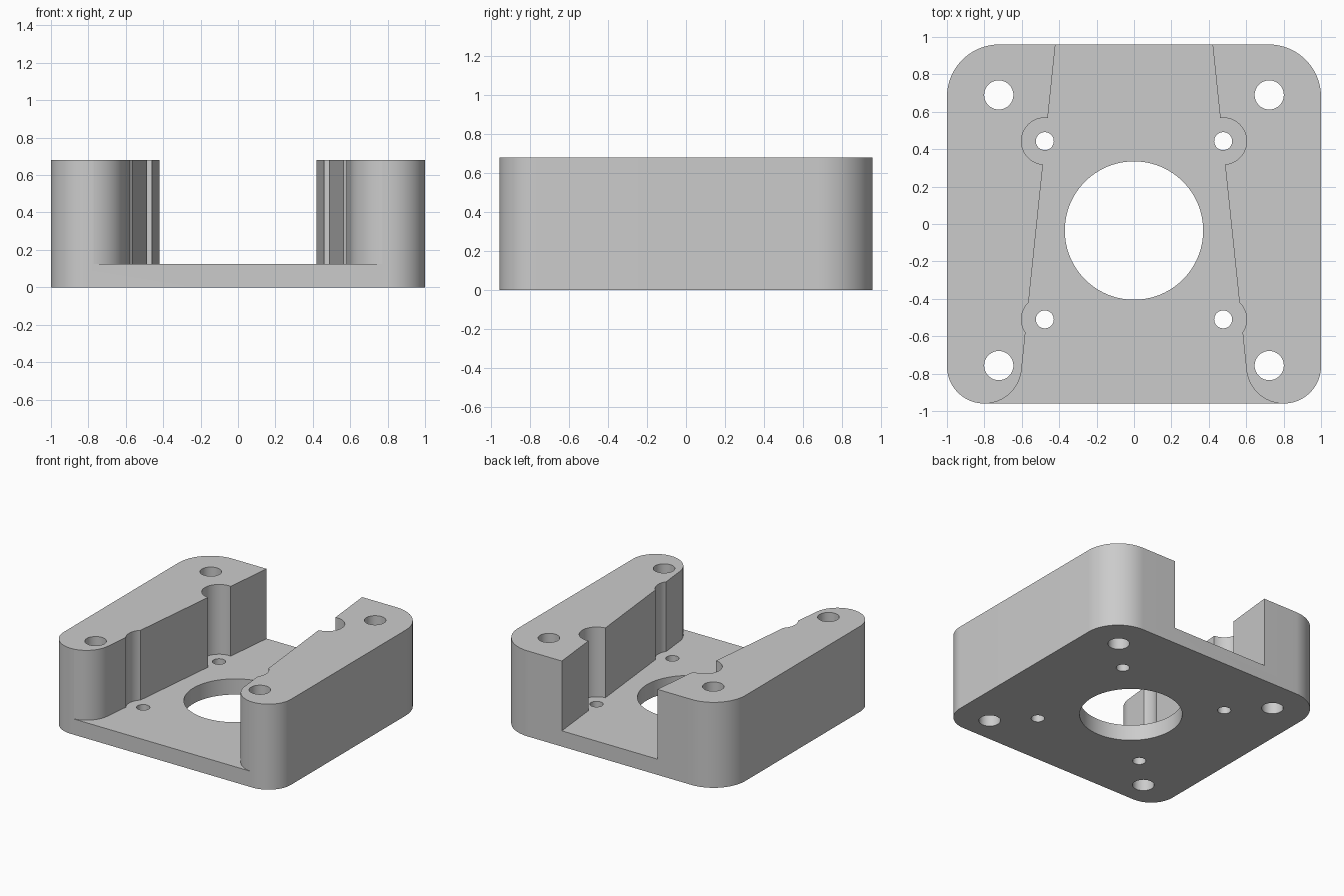
import bpy
import bmesh
from math import cos, sin, radians

if "Cube" in bpy.data.objects:
    bpy.data.objects.remove(bpy.data.objects["Cube"])

HEIGHT, FLOOR, HALF_Y = 0.68, 0.125, 0.96
TOP = HEIGHT + 0.2

grey = bpy.data.materials.new("plain grey")
grey.use_nodes = True
GREY = (0.6, 0.6, 0.6, 1)
grey.diffuse_color = GREY
grey.node_tree.nodes["Principled BSDF"].inputs["Base Color"].default_value = GREY


def arc(cx, cy, r, start, end, steps=20):
    angles = [radians(start + (end - start) * i / steps) for i in range(steps + 1)]
    return [(cx + r * cos(a), cy + r * sin(a)) for a in angles]


def mirrored(right):
    """Close a right-hand outline with its mirror image."""
    return right + [(-x, y) for x, y in reversed(right)]


def prism(name, outline, bottom, top):
    bm = bmesh.new()
    face = bm.faces.new([bm.verts.new((x, y, bottom)) for x, y in outline])
    grown = bmesh.ops.extrude_face_region(bm, geom=[face])["geom"]
    bmesh.ops.translate(bm, vec=(0, 0, top - bottom),
                        verts=[v for v in grown if isinstance(v, bmesh.types.BMVert)])
    bmesh.ops.recalc_face_normals(bm, faces=bm.faces)
    mesh = bpy.data.meshes.new(name)
    bm.to_mesh(mesh)
    bm.free()
    mesh.materials.append(grey)
    obj = bpy.data.objects.new(name, mesh)
    bpy.context.collection.objects.link(obj)
    return obj


def cut(name, outline, bottom):
    """Subtract an upright prism from the body."""
    cutter = prism(name, outline, bottom, TOP)
    cutter.hide_render = True
    mod = body.modifiers.new(name, "BOOLEAN")
    mod.operation, mod.solver, mod.object = "DIFFERENCE", "EXACT", cutter
    bpy.ops.object.modifier_apply(modifier=mod.name)
    bpy.data.objects.remove(cutter)


def cut_round(name, x, y, r, bottom=-0.2, steps=48):
    cut(name, arc(x, y, r, 0, 360, steps)[:-1], bottom)


# Block with small front corners and larger back corners
body = prism("mounting_bracket",
             mirrored(arc(0.8, -0.76, 0.2, -90, 0) + arc(0.72, 0.68, 0.28, 0, 90)),
             0, HEIGHT)
bpy.context.view_layer.objects.active = body
body.select_set(True)

# Tapered channel, flaring around the rounded front ends of the walls
flare = arc(0.8, -0.76, 0.2, 262, 186)
cut("channel_cutter", mirrored([(flare[0][0], -1.2)] + flare + [(0.42, HALF_Y), (0.42, 1.2)]),
    FLOOR)

# Screw reliefs in the walls, with screw holes through the floor
for side in (-1, 1):
    for y in (0.443, -0.51):
        cut_round("relief_cutter", side * 0.477, y, 0.125, FLOOR)
        cut_round("screw_hole_cutter", side * 0.477, y, 0.048)
    # Corner bolt holes through the full height
    for y in (0.69, -0.757):
        cut_round("bolt_hole_cutter", side * 0.723, y, 0.078)

# Central opening
cut_round("centre_hole_cutter", 0, -0.035, 0.37, steps=96)

bpy.ops.object.shade_smooth_by_angle(angle=radians(25))
